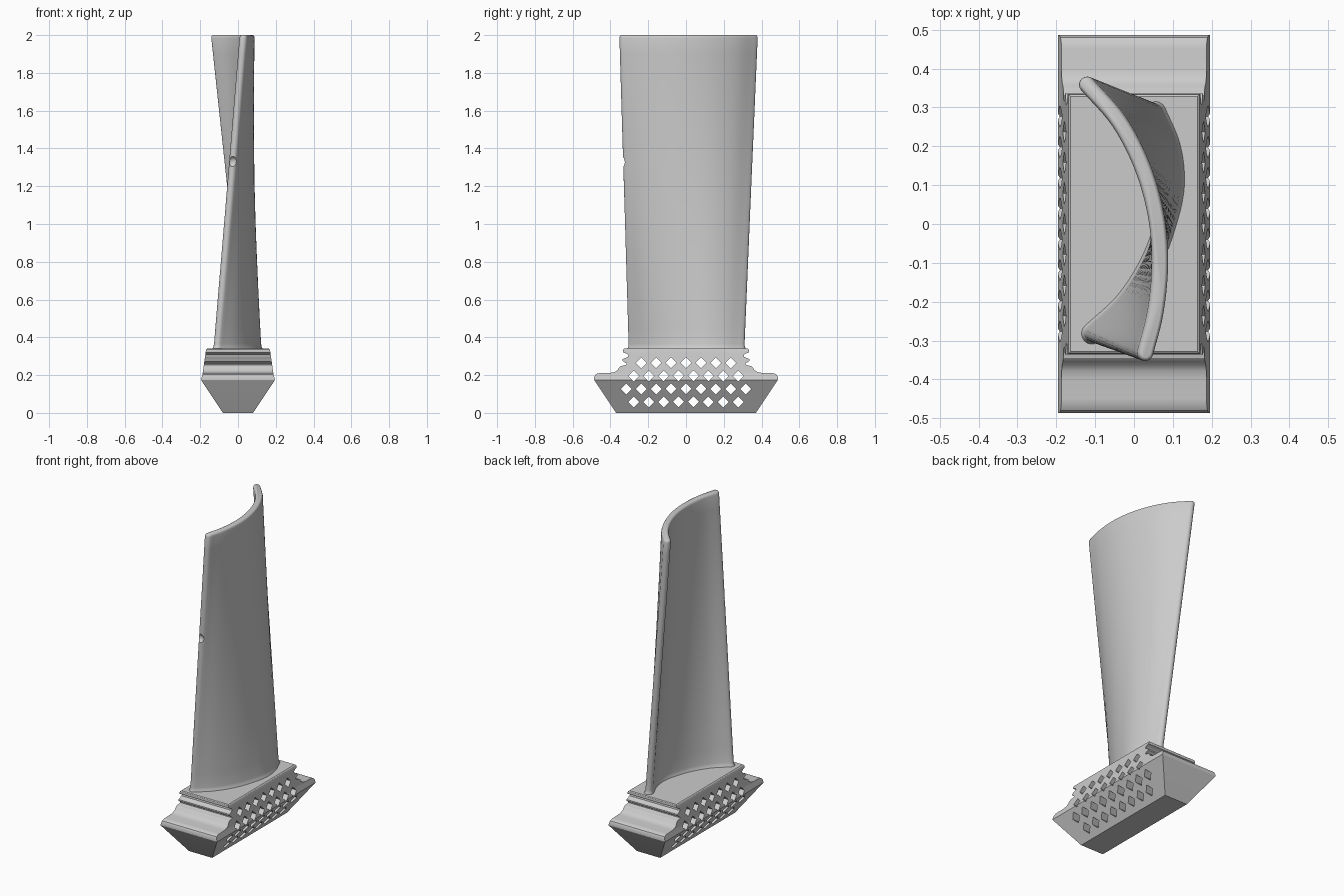
import bpy, bmesh, math
from mathutils import Vector, Matrix

if "Cube" in bpy.data.objects:
    bpy.data.objects.remove(bpy.data.objects["Cube"])


def make_object(name, bm):
    bmesh.ops.recalc_face_normals(bm, faces=bm.faces)
    me = bpy.data.meshes.new(name)
    bm.to_mesh(me)
    bm.free()
    ob = bpy.data.objects.new(name, me)
    bpy.context.collection.objects.link(ob)
    return ob


def loft(name, rings):
    bm = bmesh.new()
    rows = [[bm.verts.new(p) for p in ring] for ring in rings]
    n = len(rows[0])
    for a, b in zip(rows, rows[1:]):
        for i in range(n):
            j = (i + 1) % n
            bm.faces.new((a[i], a[j], b[j], b[i]))
    bm.faces.new(rows[0][::-1])
    bm.faces.new(rows[-1])
    return make_object(name, bm)


def cut(ob, cutter):
    cutter.hide_render = True
    mod = ob.modifiers.new("cut", 'BOOLEAN')
    mod.operation = 'DIFFERENCE'
    mod.solver = 'EXACT'
    mod.object = cutter
    bpy.context.view_layer.objects.active = ob
    bpy.ops.object.modifier_apply(modifier=mod.name)
    bpy.data.objects.remove(cutter)


def smooth(ob, angle):
    bpy.ops.object.select_all(action='DESELECT')
    ob.select_set(True)
    bpy.context.view_layer.objects.active = ob
    bpy.ops.object.shade_smooth_by_angle(angle=math.radians(angle))


# Root block: stacked rectangles (half depth in y, height)
def half_width(z):
    if z < 0.175:
        return 0.08 + 0.116 * z / 0.175
    if z < 0.21:
        return 0.196 - 0.009 * (z - 0.175) / 0.035
    return 0.187 - 0.017 * (z - 0.21) / 0.12


profile = [(0.370, 0), (0.483, 0.17), (0.486, 0.175), (0.486, 0.190), (0.480, 0.202),
           (0.468, 0.209), (0.450, 0.211), (0.400, 0.212), (0.378, 0.216),
           (0.362, 0.226), (0.354, 0.240), (0.345, 0.248), (0.325, 0.252),
           (0.315, 0.256), (0.315, 0.262), (0.336, 0.275), (0.336, 0.284),
           (0.308, 0.297), (0.306, 0.306), (0.315, 0.314), (0.333, 0.320), (0.335, 0.330)]
rings = []
for d, z in profile:
    w = half_width(z)
    rings.append([(-w, -d, z), (w, -d, z), (w, d, z), (-w, d, z)])
for w, d, z in [(0.168, 0.333, 0.336), (0.163, 0.328, 0.34)]:
    rings.append([(-w, -d, z), (w, -d, z), (w, d, z), (-w, d, z)])
root = loft("root_block", rings)

# Diamond holes through the root block
bm = bmesh.new()
for z, count in [(0.265, 7), (0.196, 8), (0.127, 9), (0.058, 8)]:
    for i in range(count):
        y = (i - (count - 1) / 2) * 0.079
        bmesh.ops.create_cone(bm, cap_ends=True, segments=4, radius1=0.029, radius2=0.029, depth=0.6,
                              matrix=Matrix.Translation((0, y, z)) @ Matrix.Rotation(math.pi / 2, 4, 'Y'))
cut(root, make_object("hole_cutter", bm))
smooth(root, 30)


# Blade: curved section lofted from root to tip
def spline(pts, steps=6):
    p = [Vector(q) for q in pts]
    p = [2 * p[0] - p[1]] + p + [2 * p[-1] - p[-2]]
    out = []
    for a, b, c, d in zip(p, p[1:], p[2:], p[3:]):
        for k in range(steps):
            t = k / steps
            out.append(0.5 * (2 * b + (c - a) * t + (2 * a - 5 * b + 4 * c - d) * t * t
                              + (3 * b - a - 3 * c + d) * t ** 3))
    return out + [p[-2]]


root_line = spline([(-0.108, -0.282), (-0.025, -0.205), (0.038, -0.110), (0.078, -0.01),
                    (0.102, 0.095), (0.093, 0.195), (0.055, 0.288)])
tip_line = spline([(0.030, -0.332), (0.056, -0.225), (0.067, -0.10), (0.056, 0.025),
                   (0.020, 0.150), (-0.040, 0.265), (-0.122, 0.359)])


def section(z, t):
    f = (z - 0.34) / 1.66
    line = [a.lerp(b, f) for a, b in zip(root_line, tip_line)]
    n = len(line)
    tang = [(line[min(i + 1, n - 1)] - line[max(i - 1, 0)]).normalized() for i in range(n)]
    norm = [Vector((g.y, -g.x)) for g in tang]
    arc = [math.pi * k / 8 for k in range(1, 8)]
    ring = [c + t * m for c, m in zip(line, norm)]
    ring += [line[-1] + t * (math.cos(a) * norm[-1] + math.sin(a) * tang[-1]) for a in arc]
    ring += [c - t * m for c, m in zip(line[::-1], norm[::-1])]
    ring += [line[0] - t * (math.cos(a) * norm[0] + math.sin(a) * tang[0]) for a in arc]
    return [(p.x, p.y, z) for p in ring]


levels = [(0.33, 0.029), (0.342, 0.027), (0.350, 0.023), (0.365, 0.021)]
levels += [(0.365 + 1.62 * k / 20, 0.021) for k in range(1, 21)]
levels += [(1.993, 0.019), (1.998, 0.016), (2.0, 0.012)]
blade = loft("blade", [section(z, t) for z, t in levels])

# Small nick in the leading edge
bm = bmesh.new()
bmesh.ops.create_icosphere(bm, subdivisions=3, radius=0.03,
                           matrix=Matrix.Translation((-0.03, -0.345, 1.33)))
cut(blade, make_object("nick_cutter", bm))
smooth(blade, 40)
